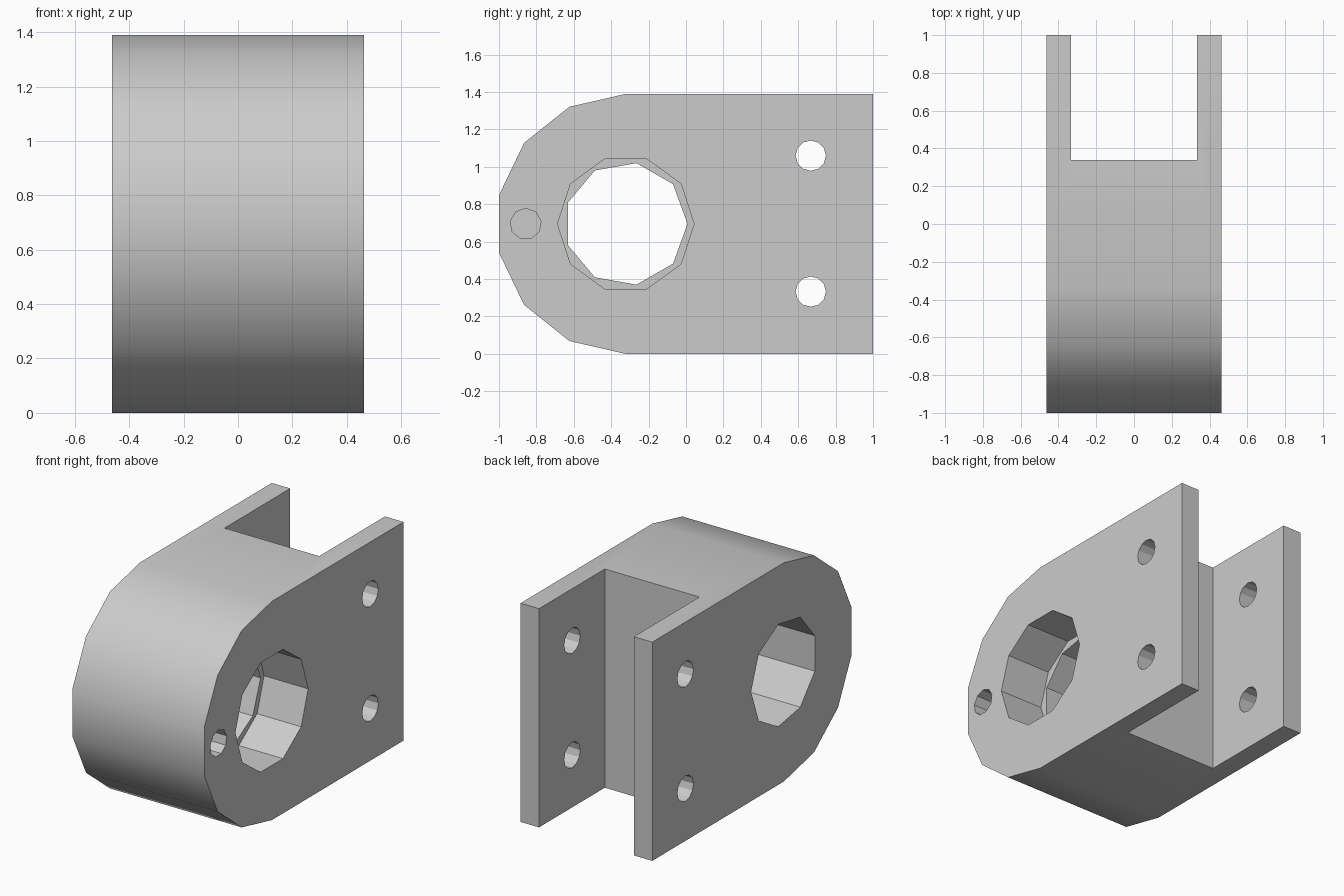
import bpy, bmesh, math
from mathutils import Vector

if "Cube" in bpy.data.objects:
    bpy.data.objects.remove(bpy.data.objects["Cube"], do_unlink=True)

HALF_W = 0.463          # half width along x
R = 0.695               # radius of the rounded nose
CY, CZ = -0.322, R      # bore axis

grey = bpy.data.materials.new("light_grey")
grey.use_nodes = True
COLOR = (0.6, 0.6, 0.6, 1.0)
grey.diffuse_color = COLOR
grey.node_tree.nodes["Principled BSDF"].inputs["Base Color"].default_value = COLOR


def prism(name, profile, x0, x1):
    """Extrude a (y, z) profile along x."""
    bm = bmesh.new()
    face = bm.faces.new([bm.verts.new((x0, y, z)) for y, z in profile])
    ext = bmesh.ops.extrude_face_region(bm, geom=[face])
    verts = [v for v in ext["geom"] if isinstance(v, bmesh.types.BMVert)]
    bmesh.ops.translate(bm, verts=verts, vec=Vector((x1 - x0, 0, 0)))
    bmesh.ops.recalc_face_normals(bm, faces=bm.faces)
    mesh = bpy.data.meshes.new(name)
    bm.to_mesh(mesh)
    bm.free()
    mesh.materials.append(grey)
    obj = bpy.data.objects.new(name, mesh)
    bpy.context.collection.objects.link(obj)
    return obj


def polygon(y, z, radius, sides, start=0.0):
    step = math.tau / sides
    return [(y + radius * math.cos(start + i * step),
             z + radius * math.sin(start + i * step)) for i in range(sides)]


# Body: rounded nose at the front, square at the back
nose = [(CY - R * math.sin(math.pi * i / 7), CZ + R * math.cos(math.pi * i / 7))
        for i in range(8)]
body = prism("clevis_body", nose + [(1, 0), (1, 2 * R)], -HALF_W, HALF_W)

# Cutters: slot between the ears, stepped bore, blind pin hole, bolt holes
cutters = [
    prism("slot_cutter", [(0.34, -0.1), (1.1, -0.1), (1.1, 1.5), (0.34, 1.5)], -0.333, 0.333),
    prism("bore_cutter", polygon(CY, CZ, 0.33, 9), -0.6, 0.6),
    prism("counterbore_cutter", polygon(CY, CZ, 0.365, 10), HALF_W - 0.31, 0.6),
    prism("pin_hole_cutter", polygon(-0.857, CZ, 0.083, 9, math.pi / 2), HALF_W - 0.3, 0.6),
]
for z in (0.333, 1.06):
    cutters.append(prism("bolt_hole_cutter", polygon(0.667, z, 0.081, 12), -0.6, 0.6))

bpy.ops.object.select_all(action='DESELECT')
bpy.context.view_layer.objects.active = body
body.select_set(True)
for cutter in cutters:
    cutter.hide_render = True
    mod = body.modifiers.new("cut", 'BOOLEAN')
    mod.operation = 'DIFFERENCE'
    mod.solver = 'EXACT'
    mod.object = cutter
    bpy.ops.object.modifier_apply(modifier=mod.name)
    bpy.data.objects.remove(cutter, do_unlink=True)

# Smooth nose, crisp edges and faceted holes
bpy.ops.object.shade_smooth_by_angle(angle=math.radians(28))
